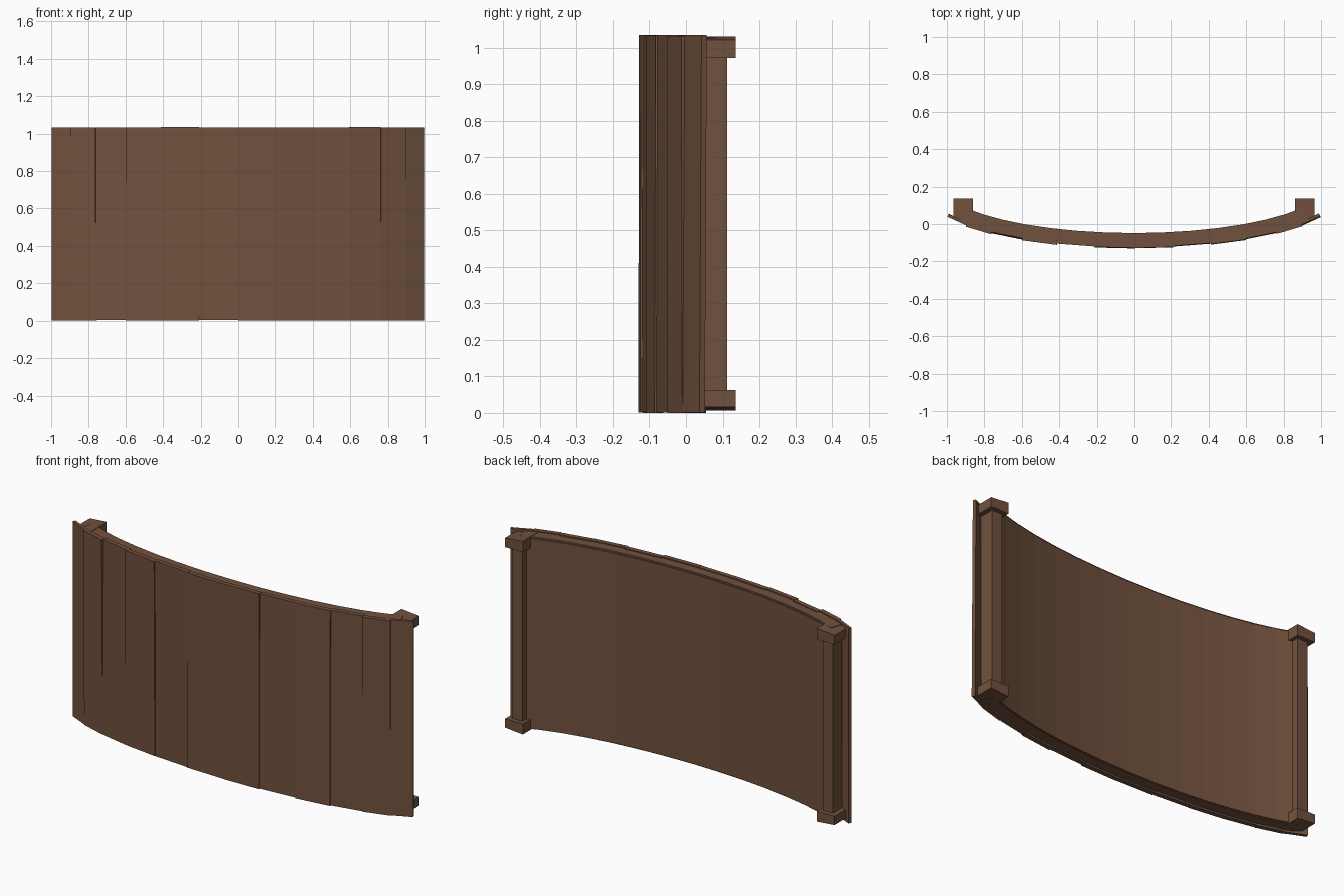
import bpy, bmesh, math, random

if "Cube" in bpy.data.objects:
    bpy.data.objects.remove(bpy.data.objects["Cube"])

random.seed(4)
STEP = 0.195          # angle covered by one plank
HALF = 6              # planks on each side of the middle

wood = bpy.data.materials.new("brown_wood")
wood.diffuse_color = (0.165, 0.083, 0.047, 1)
wood.use_nodes = True
wood.node_tree.nodes["Principled BSDF"].inputs["Base Color"].default_value = wood.diffuse_color


def finish(name, bm):
    bmesh.ops.recalc_face_normals(bm, faces=bm.faces[:])
    me = bpy.data.meshes.new(name)
    bm.to_mesh(me)
    bm.free()
    me.materials.append(wood)
    ob = bpy.data.objects.new(name, me)
    bpy.context.collection.objects.link(ob)
    return ob


def prism(name, bottom, top, z0, z1):
    """Closed solid between two matching outlines; z may be a list per point."""
    n = len(bottom)
    z0 = z0 if isinstance(z0, list) else [z0] * n
    z1 = z1 if isinstance(z1, list) else [z1] * n
    bm = bmesh.new()
    lo = [bm.verts.new((p[0], p[1], z)) for p, z in zip(bottom, z0)]
    hi = [bm.verts.new((p[0], p[1], z)) for p, z in zip(top, z1)]
    for i in range(n):
        j = (i + 1) % n
        bm.faces.new((lo[i], lo[j], hi[j], hi[i]))
    caps = [bm.faces.new(lo), bm.faces.new(hi)]
    bmesh.ops.triangulate(bm, faces=caps)
    return finish(name, bm)


def arc(a, b, yc, t):
    return (a * math.sin(t), yc + b * (1 - math.cos(t)))


# Front planks, alternately set forward and back with a slight lean
for i in range(-HALF, HALF):
    k = i if i >= 0 else -i - 1
    p = arc(1.084, 0.268, -0.126, i * STEP)
    q = arc(1.084, 0.268, -0.126, (i + 1) * STEP)
    dx, dy = q[0] - p[0], q[1] - p[1]
    ln = math.hypot(dx, dy)
    nx, ny = -dy / ln, dx / ln

    def outline(off, th=0.024):
        f = [(c[0] + nx * off, c[1] + ny * off) for c in (p, q)]
        r = [(c[0] + nx * th, c[1] + ny * th) for c in (f[1], f[0])]
        return f + r

    base = -0.004 if k % 2 == 0 else 0.003
    lean = random.uniform(-0.003, 0.003)
    th = 0.016 if k == HALF - 1 else 0.024
    prism("front_plank_%d" % (i + HALF + 1), outline(base * 0.5 - lean, th),
          outline(base + lean, th), random.uniform(0, 0.003), 1.035 - random.uniform(0, 0.003))


def band(name, front, back, tf, tb, z0, z1, n=14):
    f = [arc(*front, -tf + 2 * tf * i / n) for i in range(n + 1)]
    b = [arc(*back, tb - 2 * tb * i / n) for i in range(n + 1)]
    prism(name, f + b, f + b, z0, z1)


# Curved core, back panel and top and bottom rails
band("curved_core", (1.084, 0.268, -0.108), (1.05, 0.277, -0.056), 1.03, 1.05, 0.03, 1.015)
band("back_panel", (1.05, 0.277, -0.060), (1.05, 0.277, -0.048), 1.02, 1.02, 0.014, 1.02)
for nm, z0, z1 in (("bottom_rail", 0.01, 0.05), ("top_rail", 0.98, 1.028)):
    band(nm, (1.084, 0.268, -0.108), (1.05, 0.277, -0.054), 1.03, 1.05, z0, z1)

# End posts and tapered corner blocks
for s, side in ((-1, "left"), (1, "right")):
    post = [(s * x, y) for x, y in ((0.88, 0.02), (0.94, 0.035), (0.94, 0.112), (0.88, 0.112))]
    prism(side + "_post", post, post, 0.03, 1.0)
    blk = [(s * x, y) for x, y in ((0.862, 0.0), (0.965, 0.035), (0.965, 0.135), (0.862, 0.135))]
    prism(side + "_top_block", blk, blk, 0.972, [1.03, 1.021, 1.021, 1.03])
    prism(side + "_bottom_block", blk, blk, [0.007, 0.016, 0.016, 0.007], 0.063)
